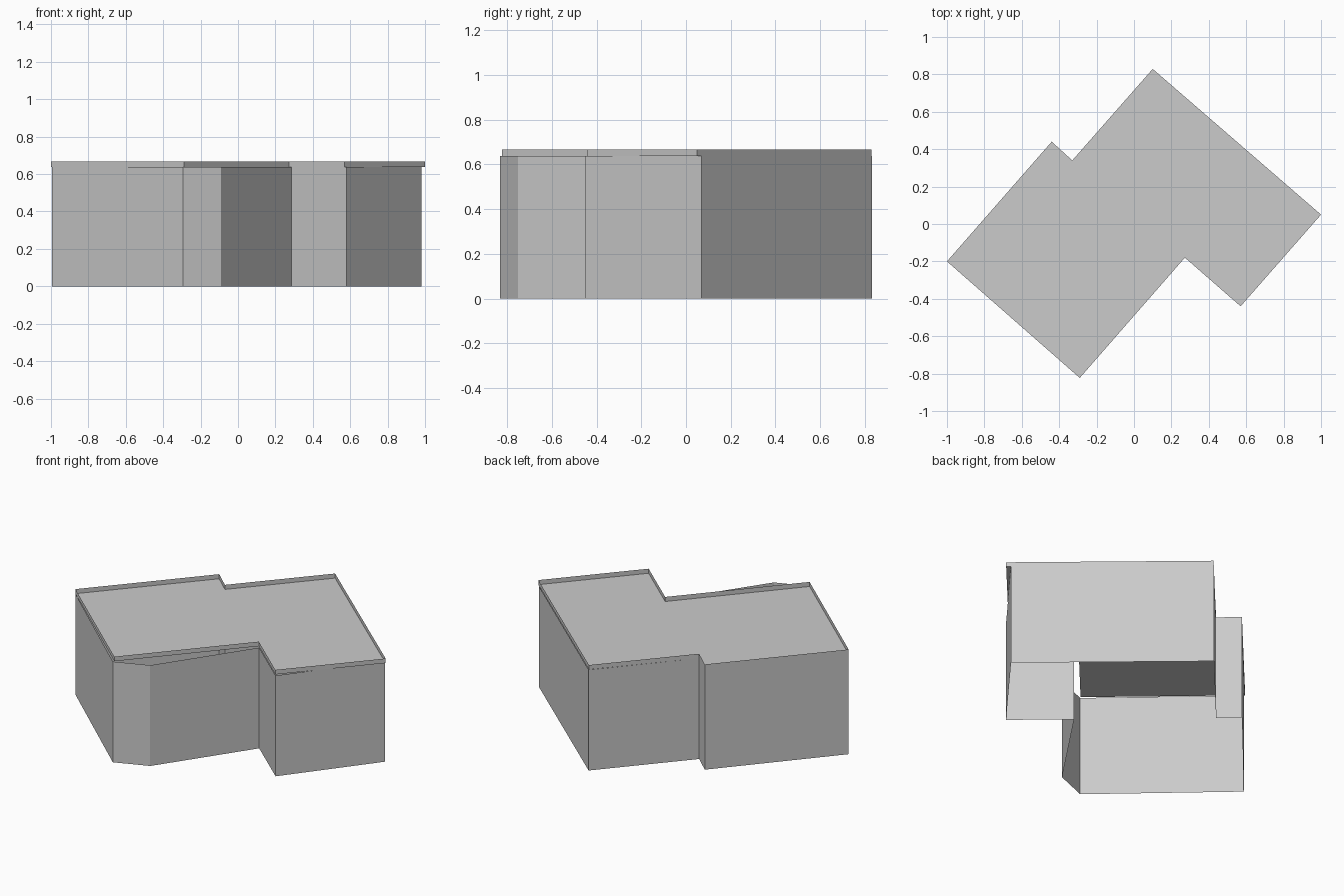
import bpy, bmesh

if "Cube" in bpy.data.objects:
    bpy.data.objects.remove(bpy.data.objects["Cube"])

WALL_TOP, ROOF_TOP = 0.638, 0.667


def strip(name, outline, z0, z1, floor=False):
    """Thin upright faces around a closed outline, optionally with a deck at z0."""
    bm = bmesh.new()
    low = [bm.verts.new((x, y, z0)) for x, y in outline]
    high = [bm.verts.new((x, y, z1)) for x, y in outline]
    n = len(outline)
    for i in range(n):
        j = (i + 1) % n
        bm.faces.new((low[i], low[j], high[j], high[i]))
    if floor:
        bm.faces.new(low)
    mesh = bpy.data.meshes.new(name)
    bm.to_mesh(mesh)
    bm.free()
    obj = bpy.data.objects.new(name, mesh)
    bpy.context.collection.objects.link(obj)
    return obj


# Outer walls, open underneath, with the bay that pokes out past the roof
walls = [(-0.995, -0.205), (-0.295, -0.832), (-0.09, -0.75), (0.285, -0.195),
         (0.58, -0.452), (0.98, 0.07), (0.10, 0.832), (-0.33, 0.34), (-0.44, 0.44)]
strip("outer_walls", walls, 0, WALL_TOP)

# Flat roof deck with a thin raised rim
roof = [(-1.0, -0.20), (-0.29, -0.823), (0.272, -0.18), (0.57, -0.44),
        (1.0, 0.05), (0.10, 0.829), (-0.33, 0.34), (-0.44, 0.44)]
strip("roof_deck_and_rim", roof, WALL_TOP, ROOF_TOP, floor=True)
